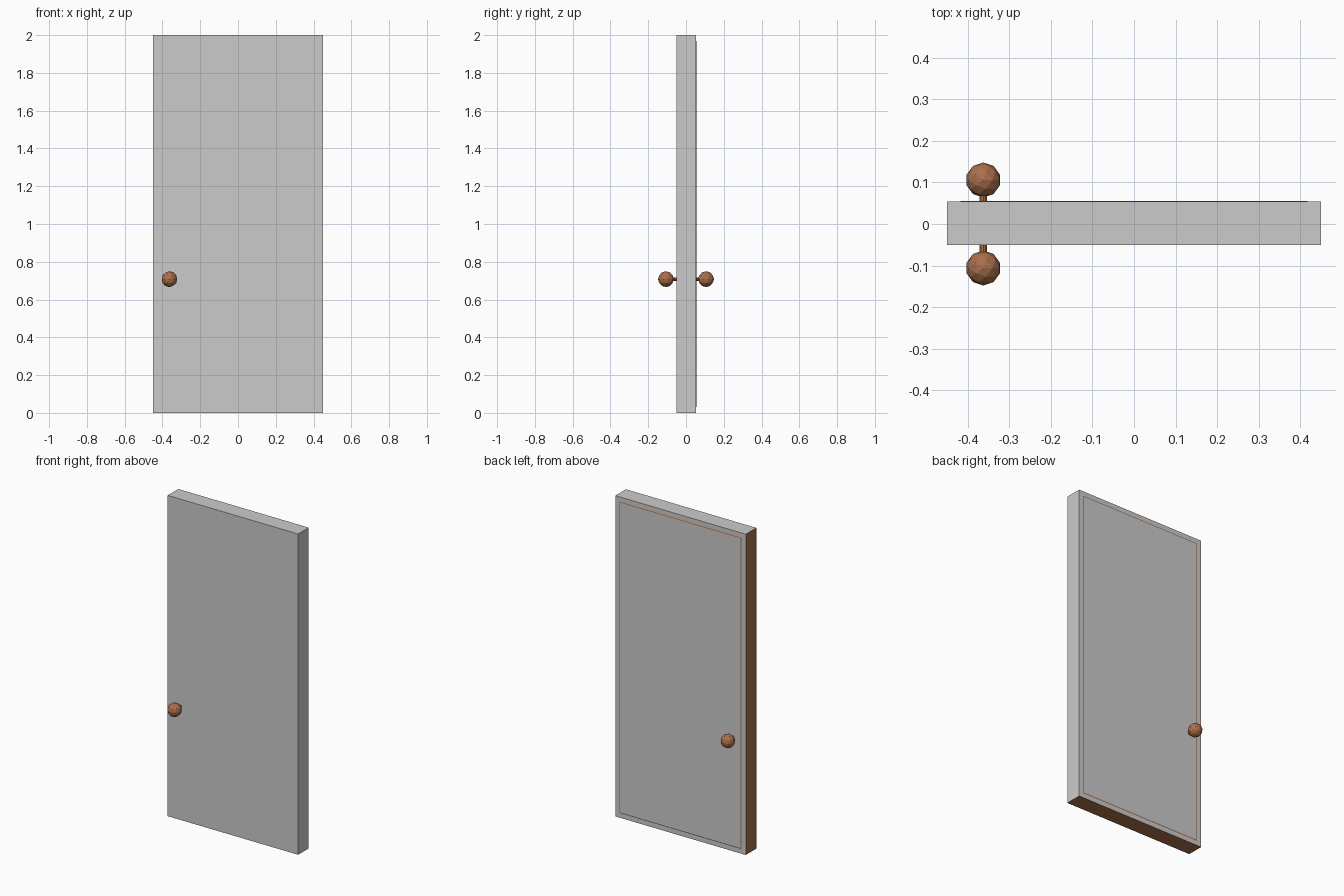
import bpy, bmesh, math
from mathutils import Vector

if "Cube" in bpy.data.objects:
    bpy.data.objects.remove(bpy.data.objects["Cube"])

brown = bpy.data.materials.new("brown")
brown.diffuse_color = (0.4, 0.16, 0.07, 1)
brown.use_nodes = True
brown.node_tree.nodes["Principled BSDF"].inputs["Base Color"].default_value = brown.diffuse_color
grey = bpy.data.materials.new("grey")
grey.diffuse_color = (0.6, 0.6, 0.6, 1)
grey.use_nodes = True
grey.node_tree.nodes["Principled BSDF"].inputs["Base Color"].default_value = grey.diffuse_color

# door slab: box with a framed, very slightly raised back panel
mesh = bpy.data.meshes.new("door")
door = bpy.data.objects.new("door", mesh)
bpy.context.collection.objects.link(door)
mesh.materials.append(None)
mesh.materials.append(brown)
bm = bmesh.new()
bmesh.ops.create_cube(bm, size=1)
for v in bm.verts:
    v.co = Vector((v.co.x * 0.9, v.co.y * 0.104 + 0.002, v.co.z * 2 + 1))
bm.normal_update()
for f in bm.faces:
    if f.normal.x < -0.9 or f.normal.z < -0.9:   # brown latch side and underside
        f.material_index = 1
panel = [f for f in bm.faces if f.normal.y > 0.9]
bmesh.ops.inset_region(bm, faces=panel, thickness=0.041)
# narrow brown bead around the panel
bead = bmesh.ops.inset_region(bm, faces=panel, thickness=0.008)["faces"]
for f in bead:
    f.material_index = 1
for v in panel[0].verts:
    v.co.y += 0.0015
bm.to_mesh(mesh)
bm.free()

bpy.data.materials.remove(grey)

# knob and stem on each face
KX, KZ = -0.363, 0.708
for name, s in (("front", -1), ("back", 1)):
    bpy.ops.mesh.primitive_ico_sphere_add(subdivisions=2, radius=0.042,
                                          location=(KX, s * 0.106, KZ))
    knob = bpy.context.object
    knob.name = name + "_knob"
    knob.data.materials.append(brown)
    bpy.ops.mesh.primitive_cylinder_add(vertices=10, radius=0.01, depth=0.06,
                                        location=(KX, s * 0.066, KZ),
                                        rotation=(math.pi / 2, 0, 0))
    stem = bpy.context.object
    stem.name = name + "_knob_stem"
    stem.data.materials.append(brown)
